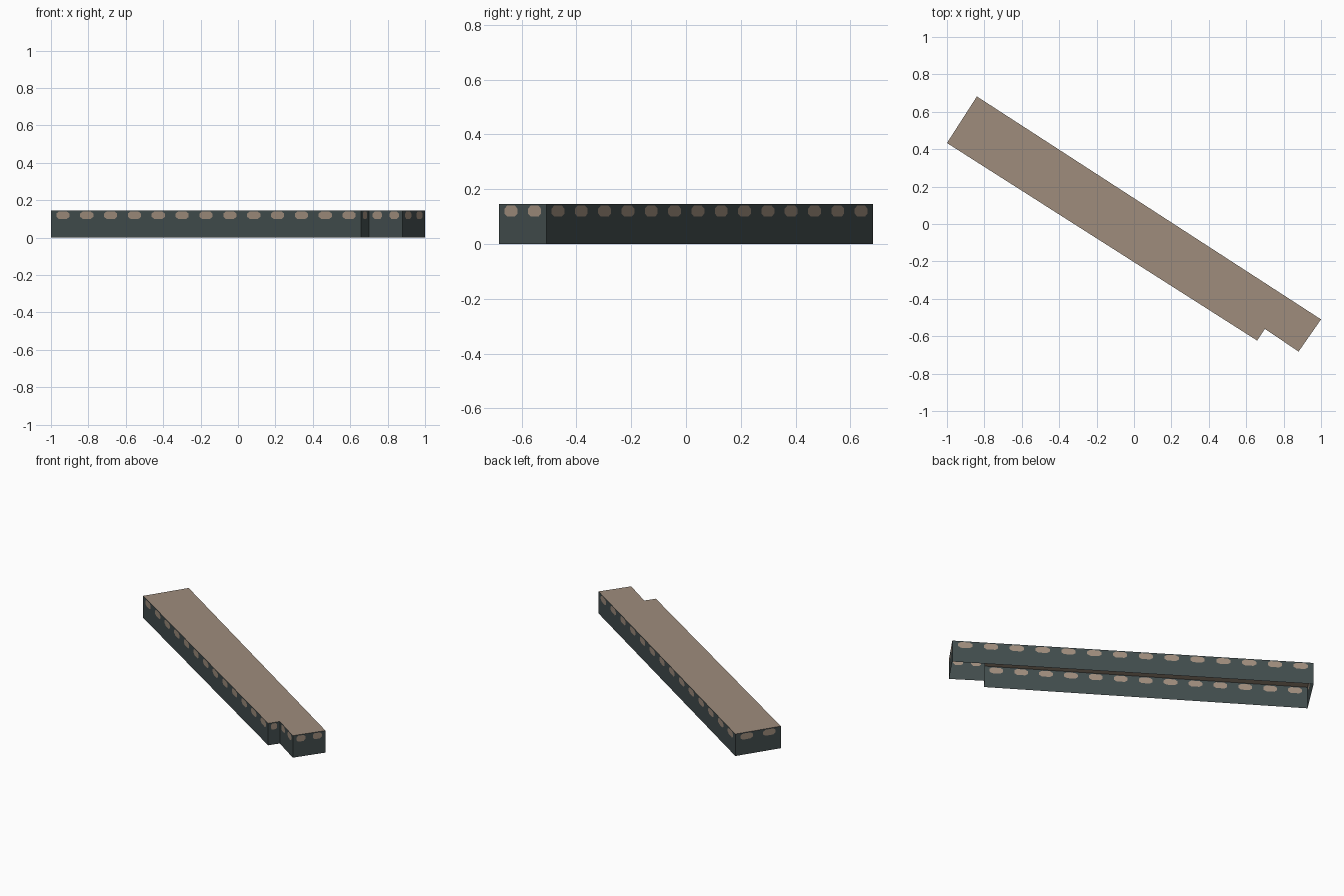
import bpy, bmesh
from mathutils import Vector

if "Cube" in bpy.data.objects:
    bpy.data.objects.remove(bpy.data.objects["Cube"])

HEIGHT = 0.146
# Footprint corners, anticlockwise, with the window count of the wall that starts there
FOOTPRINT = [((-1.0, 0.433), 13), ((0.658, -0.623), 1), ((0.70, -0.561), 2),
             ((0.88, -0.682), 2), ((1.0, -0.51), 14), ((-0.84, 0.682), 2)]


def material(name, colour):
    m = bpy.data.materials.new(name)
    m.diffuse_color = (*colour, 1)
    m.use_nodes = True
    m.node_tree.nodes["Principled BSDF"].inputs["Base Color"].default_value = m.diffuse_color
    return m


slate = material("dark_slate", (0.054, 0.073, 0.074))
tan = material("warm_tan", (0.345, 0.264, 0.202))


def finish(bm, name, mats):
    mesh = bpy.data.meshes.new(name)
    bm.to_mesh(mesh)
    bm.free()
    for m in mats:
        mesh.materials.append(m)
    obj = bpy.data.objects.new(name, mesh)
    bpy.context.collection.objects.link(obj)


def add_bay(bm, a, b):
    """One wall bay from a to b with an eight-sided window cut into it."""
    def pt(u, z):
        p = a.lerp(b, u)
        return bm.verts.new((p.x, p.y, z))
    outer = [pt(0, 0), pt(1, 0), pt(1, HEIGHT), pt(0, HEIGHT)]
    l, r, lo, hi = 0.225, 0.775, 0.100, 0.140
    du, dz = 0.11, 0.011
    w = [pt(*p) for p in ((l + du, lo), (r - du, lo), (r, lo + dz), (r, hi - dz),
                          (r - du, hi), (l + du, hi), (l, hi - dz), (l, lo + dz))]
    bm.faces.new(w).material_index = 1
    for i in range(4):
        c, d = outer[i], outer[(i + 1) % 4]
        bm.faces.new((c, d, w[2 * i + 1], w[2 * i]))
        bm.faces.new((d, w[(2 * i + 2) % 8], w[2 * i + 1]))


# Walls: thin shell, open underneath
bm = bmesh.new()
for i, (start, bays) in enumerate(FOOTPRINT):
    a, b = Vector(start), Vector(FOOTPRINT[(i + 1) % len(FOOTPRINT)][0])
    for k in range(bays):
        add_bay(bm, a.lerp(b, k / bays), a.lerp(b, (k + 1) / bays))
bmesh.ops.remove_doubles(bm, verts=bm.verts, dist=0.0005)
finish(bm, "walls_with_windows", [slate, tan])

# Flat roof
bm = bmesh.new()
bm.faces.new([bm.verts.new((x, y, HEIGHT)) for (x, y), _ in FOOTPRINT])
finish(bm, "flat_roof", [tan])
